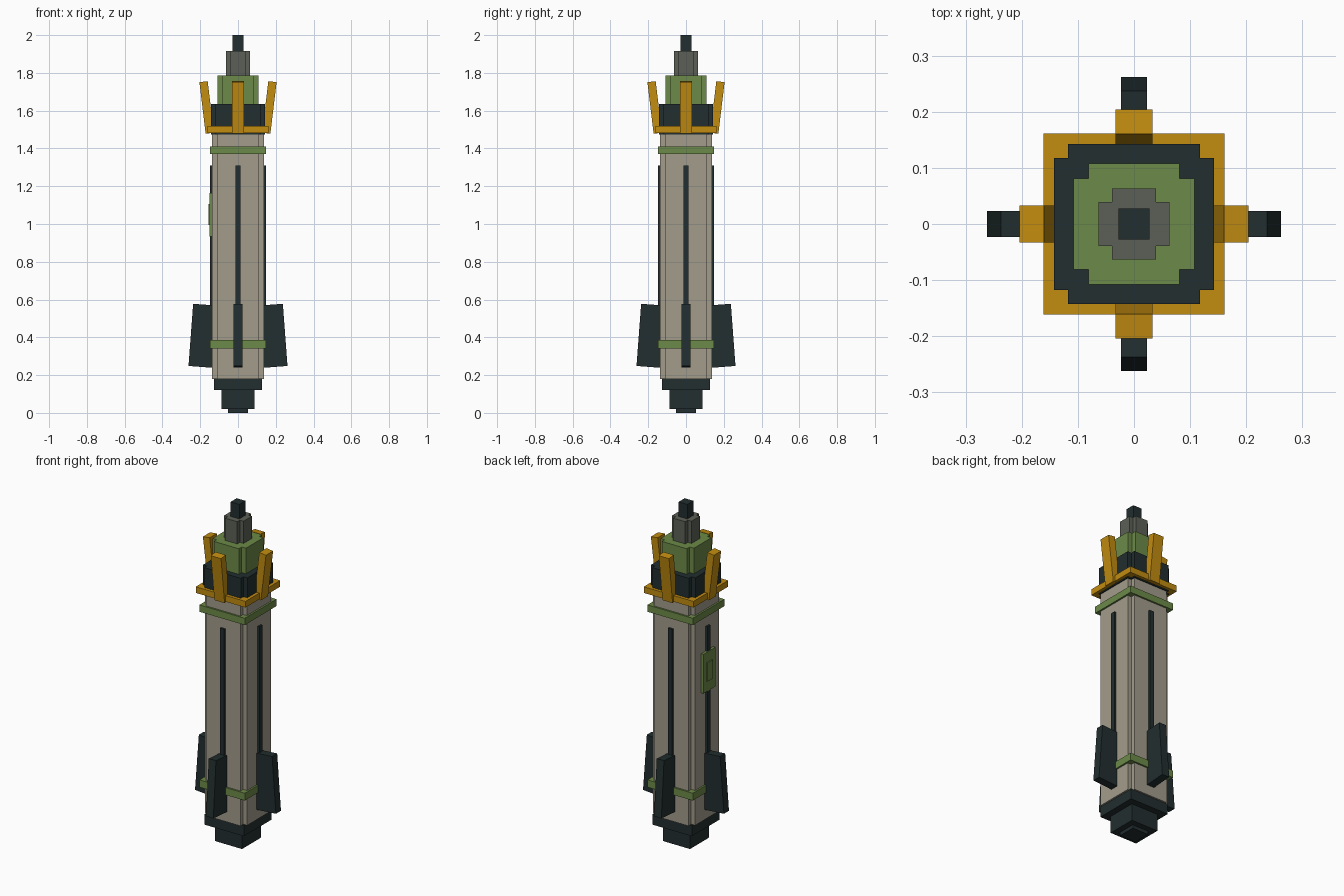
import bpy, bmesh, math
from mathutils import Matrix, Vector

cube = bpy.data.objects.get("Cube")
if cube:
    bpy.data.objects.remove(cube, do_unlink=True)


def material(name, rgb):
    lin = [((c / 255 + 0.055) / 1.055) ** 2.4 for c in rgb] + [1.0]
    m = bpy.data.materials.new(name)
    m.use_nodes = True
    m.diffuse_color = lin
    m.node_tree.nodes["Principled BSDF"].inputs["Base Color"].default_value = lin
    return m


BEIGE = material("beige", (162, 156, 139))
DARK = material("dark slate", (34, 46, 47))
GREEN = material("olive green", (108, 138, 72))
ORANGE = material("amber", (194, 140, 16))
GREY = material("warm grey", (92, 96, 86))


def finish(name, bm, mat):
    bmesh.ops.recalc_face_normals(bm, faces=bm.faces)
    me = bpy.data.meshes.new(name)
    bm.to_mesh(me)
    bm.free()
    me.materials.append(mat)
    ob = bpy.data.objects.new(name, me)
    bpy.context.collection.objects.link(ob)
    return ob


def box(name, size, centre, mat, tilt=0.0, turn=0.0):
    """Box tilted about its own y axis, then turned about the model's z axis."""
    bm = bmesh.new()
    xf = (Matrix.Rotation(turn, 4, 'Z') @ Matrix.Translation(centre)
          @ Matrix.Rotation(tilt, 4, 'Y') @ Matrix.Diagonal((*size, 1)))
    bmesh.ops.create_cube(bm, size=1, matrix=xf)
    return finish(name, bm, mat)


def square_block(name, half, z0, z1, mat):
    return box(name, (2 * half, 2 * half, z1 - z0), (0, 0, (z0 + z1) / 2), mat)


def notched_block(name, a, b, z0, z1, mat):
    """Square column of half width a with corners notched back to b."""
    quarter = [(a, -b), (a, b), (b, b)]
    bm = bmesh.new()
    verts = []
    for k in range(4):
        rot = Matrix.Rotation(k * math.pi / 2, 3, 'Z')
        verts += [bm.verts.new(rot @ Vector((x, y, z0))) for x, y in quarter]
    base = bm.faces.new(verts)
    top = bmesh.ops.extrude_face_region(bm, geom=[base])["geom"]
    bmesh.ops.translate(bm, vec=(0, 0, z1 - z0),
                        verts=[g for g in top if isinstance(g, bmesh.types.BMVert)])
    return finish(name, bm, mat)


# Base and nozzle
square_block("nozzle_tip", 0.053, 0.0, 0.03, DARK)
square_block("nozzle", 0.088, 0.02, 0.125, DARK)
square_block("base_plate", 0.127, 0.12, 0.182, DARK)

# Main column and its bands
notched_block("body", 0.137, 0.112, 0.18, 1.485, BEIGE)
square_block("lower_band", 0.147, 0.342, 0.385, GREEN)
square_block("upper_band", 0.147, 1.37, 1.41, GREEN)

# Stepped head
square_block("crown_ring", 0.161, 1.482, 1.518, ORANGE)
notched_block("collar", 0.143, 0.118, 1.475, 1.635, DARK)
notched_block("upper_stage", 0.108, 0.081, 1.63, 1.785, GREEN)
notched_block("neck", 0.063, 0.039, 1.78, 1.915, GREY)
square_block("tip", 0.028, 1.91, 2.0, DARK)

# Parts repeated on the four sides
for i, side in enumerate(("left", "back", "right", "front")):
    turn = i * math.pi / 2
    box(side + "_stripe", (0.03, 0.027, 1.07), (0.133, 0, 0.775), DARK, 0, turn)
    box(side + "_fin", (0.16, 0.047, 0.33), (0.17, 0, 0.407), DARK, -0.075, turn)
    box(side + "_prong", (0.044, 0.066, 0.275), (0.166, 0, 1.617), ORANGE, 0.12, turn)

# Access hatch on the right side
box("hatch", (0.03, 0.11, 0.23), (-0.137, 0, 1.05), GREEN)
box("hatch_plate", (0.03, 0.05, 0.11), (-0.142, 0, 1.05), GREEN)
